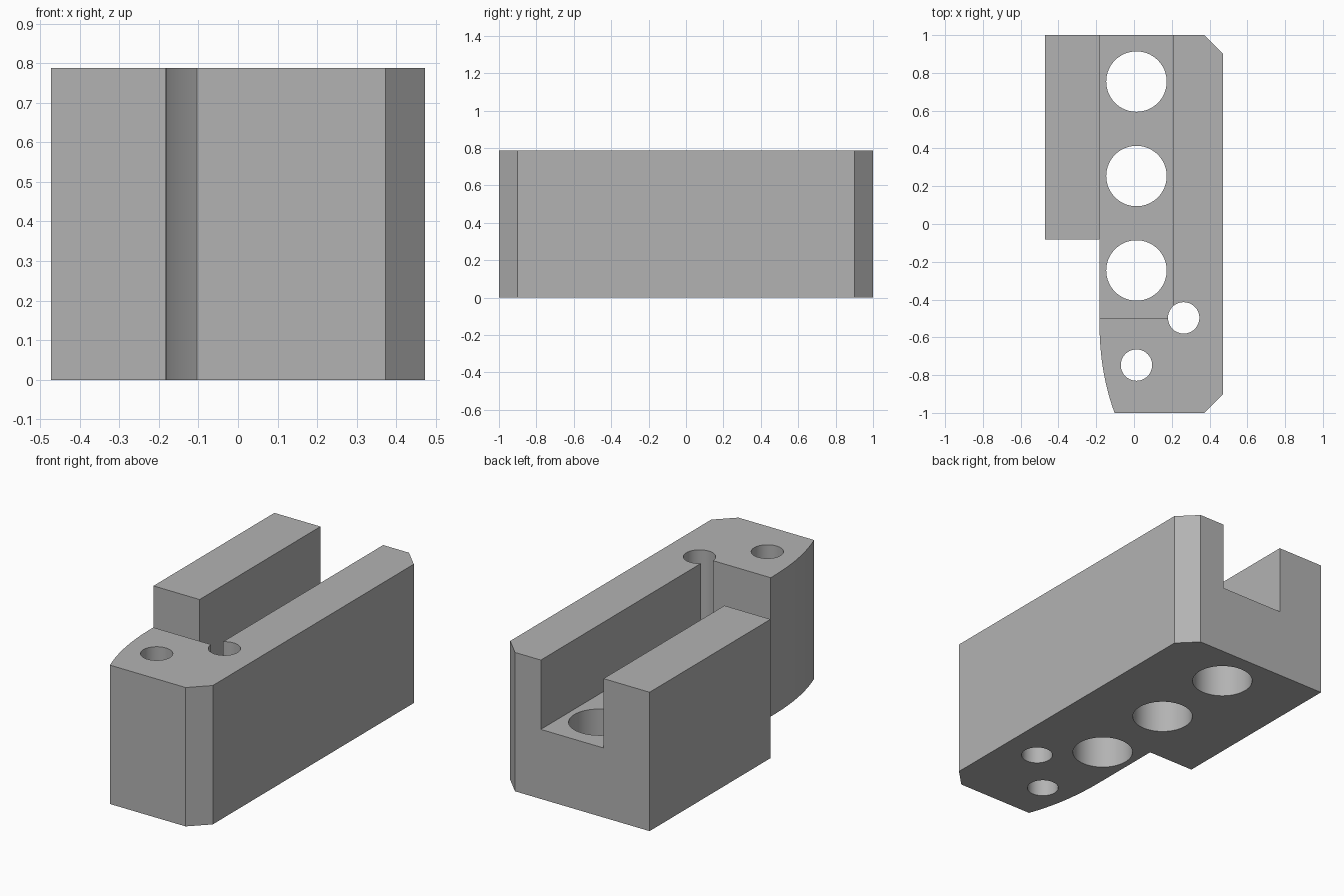
import bpy, bmesh

cube = bpy.data.objects.get("Cube")
if cube:
    bpy.data.objects.remove(cube, do_unlink=True)

HEIGHT, FLOOR = 0.787, 0.394
LEFT, INNER, RIGHT = -0.472, -0.183, 0.472
CHAMFER = 0.1

grey = bpy.data.materials.new("plain grey")
grey.use_nodes = True
colour = (0.45, 0.45, 0.45, 1)
grey.diffuse_color = colour
grey.node_tree.nodes["Principled BSDF"].inputs["Base Color"].default_value = colour


def prism(name, outline, z0, z1):
    """Extrude a plan outline between two heights."""
    bm = bmesh.new()
    face = bm.faces.new([bm.verts.new((x, y, z0)) for x, y in outline])
    top = bmesh.ops.extrude_face_region(bm, geom=[face])["geom"]
    for v in top:
        if isinstance(v, bmesh.types.BMVert):
            v.co.z = z1
    bmesh.ops.recalc_face_normals(bm, faces=bm.faces)
    mesh = bpy.data.meshes.new(name)
    bm.to_mesh(mesh)
    bm.free()
    obj = bpy.data.objects.new(name, mesh)
    bpy.context.collection.objects.link(obj)
    mesh.materials.append(grey)
    return obj


def cut(target, cutter):
    cutter.hide_render = True
    cutter.hide_set(True)
    mod = target.modifiers.new(cutter.name, "BOOLEAN")
    mod.operation, mod.solver, mod.object = "DIFFERENCE", "EXACT", cutter
    bpy.context.view_layer.objects.active = target
    bpy.ops.object.modifier_apply(modifier=mod.name)
    bpy.data.objects.remove(cutter, do_unlink=True)


# Stepped block with chamfered right corners and a curved front left side
steps = 20
curve = [(INNER + 0.08 * (i / steps) ** 2.3, -0.497 - 0.503 * i / steps)
         for i in range(steps + 1)]
outline = [(LEFT, 1), (LEFT, -0.083), (INNER, -0.083)] + curve + [
    (RIGHT - CHAMFER, -1), (RIGHT, CHAMFER - 1),
    (RIGHT, 1 - CHAMFER), (RIGHT - CHAMFER, 1)]
block = prism("slotted_block", outline, 0, HEIGHT)

# Channel open at the back and along the recessed side
# (its side plane lies just outside the recess and flush with the raised wall)
channel = [(INNER, 1.1), (INNER, -0.083), (INNER - 0.05, -0.083),
           (INNER - 0.05, -0.497), (0.21, -0.497), (0.21, 1.1)]
cut(block, prism("channel_cutter", channel, FLOOR, HEIGHT + 0.1))

# Three large holes through the floor, two small holes through the block
holes = [(0.013, 0.754, 0.16), (0.013, 0.254, 0.16), (0.013, -0.246, 0.16),
         (0.263, -0.497, 0.083), (0.013, -0.747, 0.083)]
for x, y, radius in holes:
    bpy.ops.mesh.primitive_cylinder_add(vertices=64, radius=radius, depth=2,
                                        location=(x, y, HEIGHT / 2))
    drill = bpy.context.object
    drill.name = "drill_cutter"
    drill.data.materials.append(grey)
    cut(block, drill)

# Smooth the round walls, keep the machined edges sharp
bpy.ops.object.select_all(action="DESELECT")
block.select_set(True)
bpy.context.view_layer.objects.active = block
bpy.ops.object.shade_smooth_by_angle(angle=0.35)
